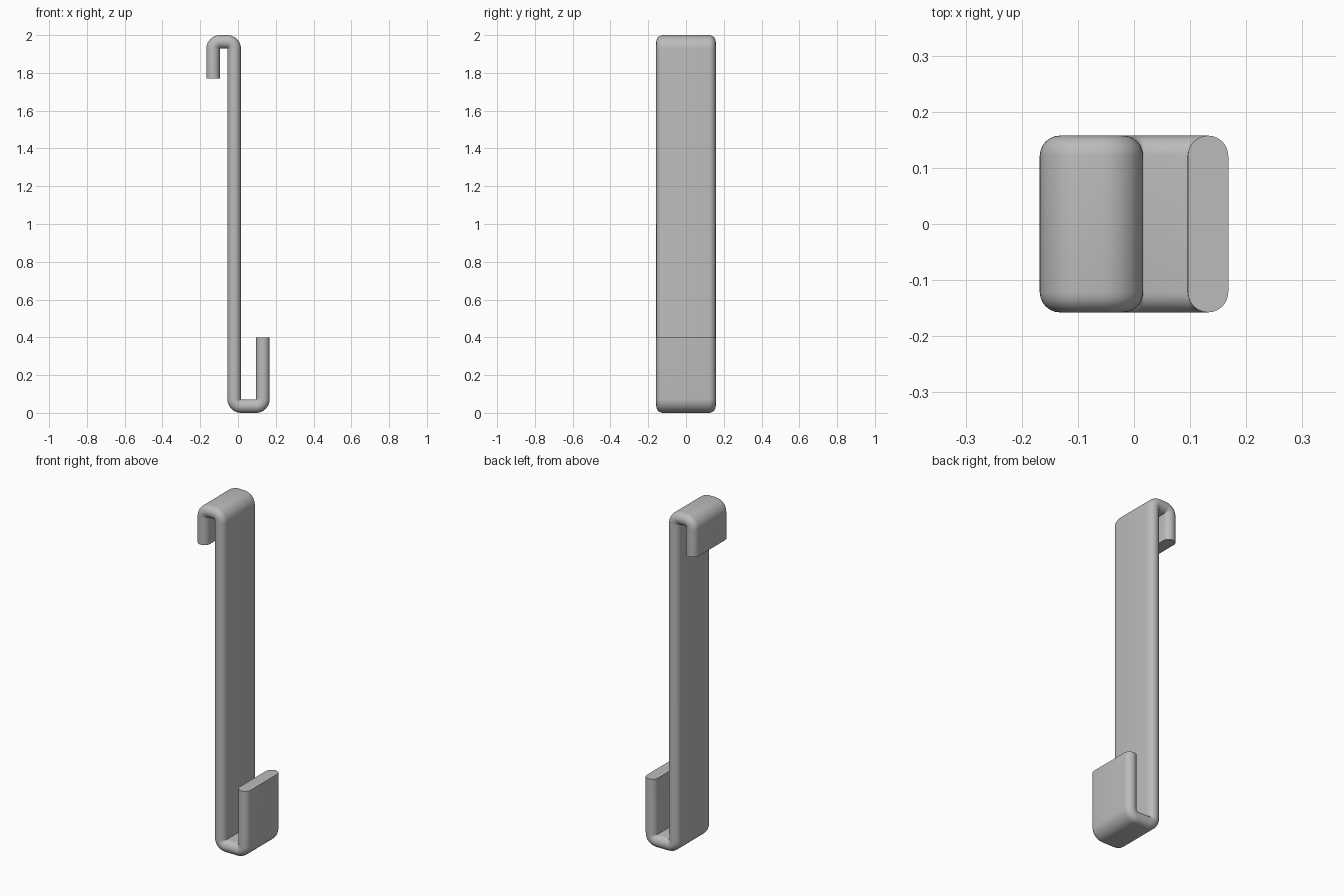
import bpy
import bmesh
from math import cos, sin, pi
from mathutils import Vector

cube = bpy.data.objects.get("Cube")
if cube:
    bpy.data.objects.remove(cube, do_unlink=True)

THICK, WIDTH = 0.072, 0.315      # strip cross-section
R = THICK / 2
BEND = R + 0.001                 # centre-line bend radius, tight inside corner
STEPS = 12

metal = bpy.data.materials.new("grey metal")
metal.use_nodes = True
grey = (0.5, 0.5, 0.5, 1)
metal.diffuse_color = grey
metal.node_tree.nodes["Principled BSDF"].inputs["Base Color"].default_value = grey

# Rounded strip section: (offset across thickness, offset along y)
half = WIDTH / 2 - R
section = []
for side in (1, -1):
    for i in range(STEPS + 1):
        a = pi * i / STEPS
        section.append((side * R * cos(a), side * (half + R * sin(a))))

# Hook centre line in the xz plane, from short top lip to bottom lip
corners = [Vector(p) for p in (
    (-0.132, 1.77), (-0.132, 2 - R), (-0.02, 2 - R),
    (-0.02, R), (0.132, R), (0.132, 0.40))]

# Stations along the path: point and tangent, with an arc at each corner
stations = [(corners[0], (corners[1] - corners[0]).normalized())]
for prev, corner, nxt in zip(corners, corners[1:], corners[2:]):
    d_in = (corner - prev).normalized()
    d_out = (nxt - corner).normalized()
    centre = corner + (d_out - d_in) * BEND
    for i in range(STEPS + 1):
        a = pi / 2 * i / STEPS
        point = centre + (d_in * sin(a) - d_out * cos(a)) * BEND
        stations.append((point, d_in * cos(a) + d_out * sin(a)))
stations.append((corners[-1], (corners[-1] - corners[-2]).normalized()))

# Sweep the section along the path and cap both ends
bm = bmesh.new()
rings = []
for point, tangent in stations:
    rings.append([bm.verts.new((point.x + tangent.y * u, y, point.y - tangent.x * u))
                  for u, y in section])
count = len(section)
for a, b in zip(rings, rings[1:]):
    for i in range(count):
        j = (i + 1) % count
        bm.faces.new((a[i], a[j], b[j], b[i]))
bm.faces.new(rings[0])
bm.faces.new(rings[-1])
bmesh.ops.recalc_face_normals(bm, faces=bm.faces)

mesh = bpy.data.meshes.new("hanging_hook")
bm.to_mesh(mesh)
bm.free()
mesh.materials.append(metal)
hook = bpy.data.objects.new("hanging_hook", mesh)
bpy.context.collection.objects.link(hook)

bpy.ops.object.select_all(action="DESELECT")
hook.select_set(True)
bpy.context.view_layer.objects.active = hook
bpy.ops.object.shade_smooth_by_angle(angle=pi / 6)
